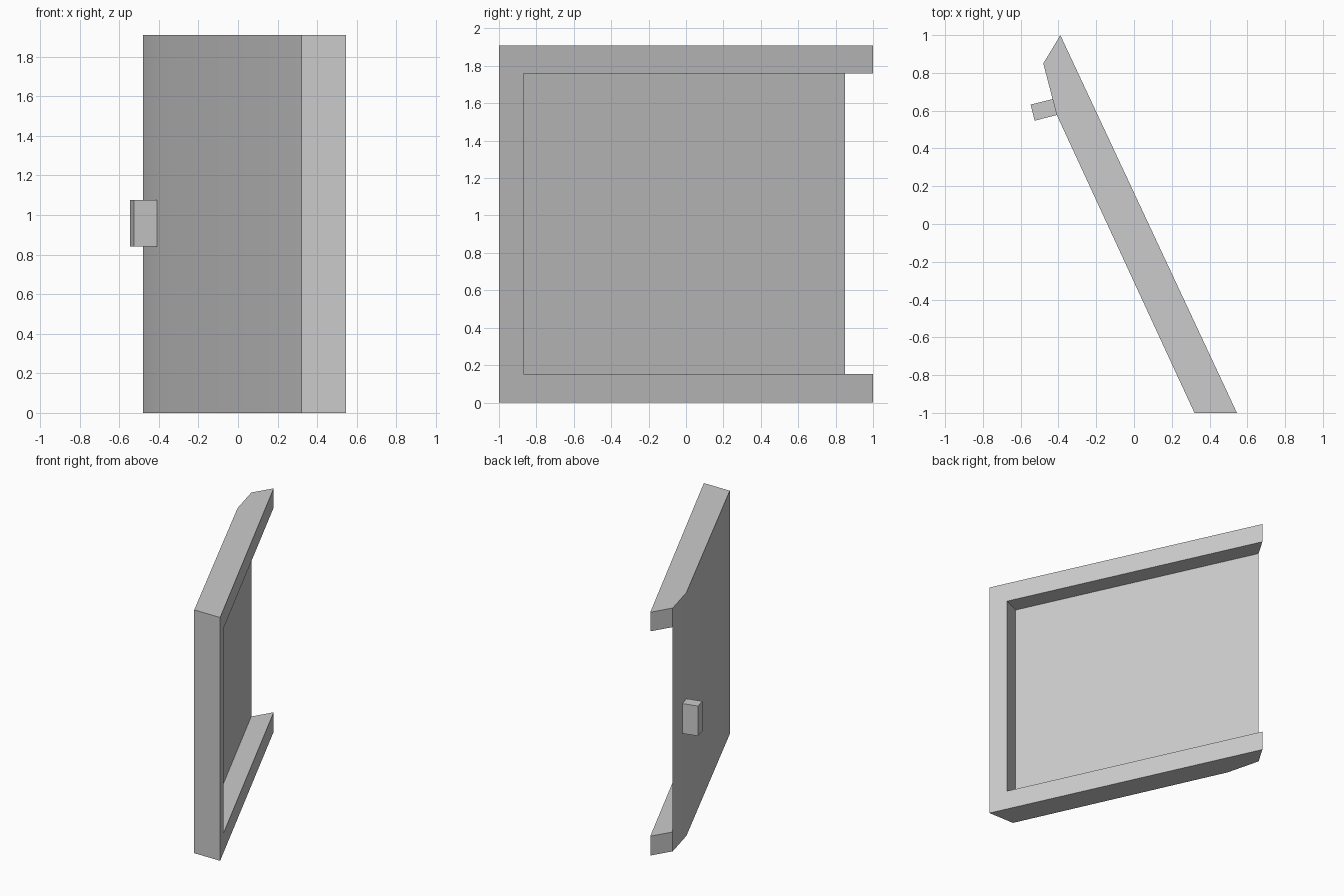
import bpy, bmesh
from math import radians

cube = bpy.data.objects.get("Cube")
if cube:
    bpy.data.objects.remove(cube, do_unlink=True)

grey = bpy.data.materials.new("plain grey")
grey.use_nodes = True
colour = (0.6, 0.6, 0.6, 1)
grey.diffuse_color = colour
grey.node_tree.nodes["Principled BSDF"].inputs["Base Color"].default_value = colour


def finish(name, bm):
    """Clean the shape and add it to the scene."""
    bmesh.ops.remove_doubles(bm, verts=bm.verts, dist=0.0005)
    bmesh.ops.dissolve_limit(bm, angle_limit=radians(0.5), verts=bm.verts, edges=bm.edges)
    bmesh.ops.recalc_face_normals(bm, faces=bm.faces)
    mesh = bpy.data.meshes.new(name)
    bm.to_mesh(mesh)
    bm.free()
    mesh.materials.append(grey)
    obj = bpy.data.objects.new(name, mesh)
    bpy.context.collection.objects.link(obj)
    bpy.ops.object.select_all(action="DESELECT")
    obj.select_set(True)
    bpy.context.view_layer.objects.active = obj
    bpy.ops.object.shade_smooth_by_angle(angle=radians(30))


def cap(bm, outline, z):
    bm.faces.new([bm.verts.new((x, y, z)) for x, y in outline])


def walls(bm, outline, low, high):
    for (ax, ay), (bx, by) in zip(outline, outline[1:] + outline[:1]):
        corners = ((ax, ay, low), (bx, by, low), (bx, by, high), (ax, ay, high))
        bm.faces.new([bm.verts.new(c) for c in corners])


# Plan corners of the slanted door leaf
front_inner, front_outer = (0.545, -1), (0.32, -1)
back_tip, back_corner, bend = (-0.39, 1), (-0.48, 0.85), (-0.41, 0.58)
rim, recess = (0.484, -0.87), (0.353, -0.931)
full = [front_inner, rim, back_tip, back_corner, bend, front_outer]
hollow = [front_inner, rim, recess, back_corner, bend, front_outer]
ledge = [rim, back_tip, back_corner, recess]

# Door leaf: solid rails at the bottom and top, recessed panel between
bm = bmesh.new()
bottom, sill, head, top = 0, 0.152, 1.76, 1.91
for z in (bottom, top):
    cap(bm, full, z)
for z in (sill, head):
    cap(bm, ledge, z)
walls(bm, full, bottom, sill)
walls(bm, hollow, sill, head)
walls(bm, full, head, top)
finish("door_leaf", bm)

# Handle block on the outer face
grip = [(-0.547, 0.632), (-0.526, 0.547), (-0.4, 0.579), (-0.421, 0.664)]
bm = bmesh.new()
for z in (0.84, 1.075):
    cap(bm, grip, z)
walls(bm, grip, 0.84, 1.075)
finish("handle", bm)
